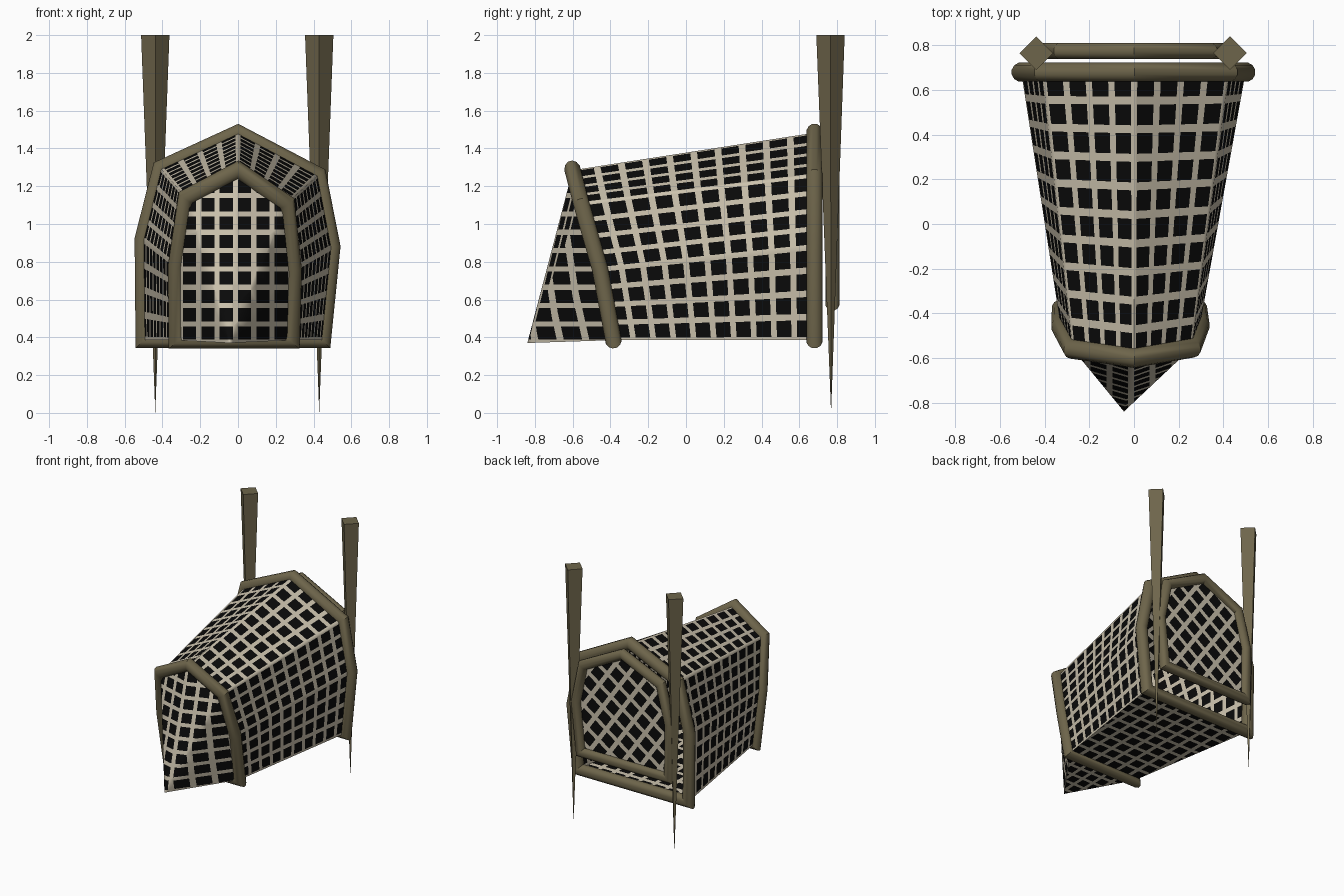
import bpy, bmesh, math
from mathutils import Vector as V

if "Cube" in bpy.data.objects:
    bpy.data.objects.remove(bpy.data.objects["Cube"])


def material(name, rgb):
    m = bpy.data.materials.new(name)
    m.diffuse_color = (*rgb, 1)
    m.use_nodes = True
    m.node_tree.nodes["Principled BSDF"].inputs["Base Color"].default_value = m.diffuse_color
    return m


CORD = material("cream_cord", (0.60, 0.54, 0.42))
HOLE = material("black_gap", (0.003, 0.003, 0.003))
WOOD = material("olive_wood", (0.155, 0.13, 0.07))
FRAC = 0.72  # share of each mesh cell that is dark


def finish(bm, name, mats, angle=None):
    bmesh.ops.recalc_face_normals(bm, faces=bm.faces)
    me = bpy.data.meshes.new(name)
    bm.to_mesh(me)
    bm.free()
    for m in mats:
        me.materials.append(m)
    ob = bpy.data.objects.new(name, me)
    bpy.context.collection.objects.link(ob)
    if angle:
        bpy.ops.object.select_all(action='DESELECT')
        ob.select_set(True)
        bpy.context.view_layer.objects.active = ob
        bpy.ops.object.shade_smooth_by_angle(angle=math.radians(angle))
    return ob


def tube(name, pts, r, sides=12):
    """Closed round rod with mitred corners."""
    n = len(pts)
    d = [(pts[(i + 1) % n] - pts[i]).normalized() for i in range(n)]
    a = d[0].orthogonal().normalized()
    b = d[0].cross(a)
    ring = [a * r * math.cos(2 * math.pi * k / sides) + b * r * math.sin(2 * math.pi * k / sides)
            for k in range(sides)]
    bm = bmesh.new()
    rings = []
    for i in range(n):
        t = (d[i - 1] + d[i]).normalized()
        along = d[i - 1] if i else d[0]
        ring = [o - along * (o.dot(t) / along.dot(t)) for o in ring]
        rings.append([bm.verts.new(pts[i] + o) for o in ring])
    for i in range(n):
        p, q = rings[i], rings[(i + 1) % n]
        for k in range(sides):
            j = (k + 1) % sides
            bm.faces.new((p[k], p[j], q[j], q[k]))
    return finish(bm, name, [WOOD], 35)


def cut_net(name, polys, dirs, pitch, angle=None):
    """Flat panels sliced into cord strips and dark gaps along two directions."""
    bm = bmesh.new()
    for poly in polys:
        bm.faces.new([bm.verts.new(p) for p in poly])
    bmesh.ops.remove_doubles(bm, verts=bm.verts, dist=1e-5)
    for d in dirs:
        vals = [v.co.dot(d) / pitch for v in bm.verts]
        for k in range(math.floor(min(vals)), math.ceil(max(vals)) + 1):
            for f in (0, FRAC):
                bmesh.ops.bisect_plane(bm, geom=bm.verts[:] + bm.edges[:] + bm.faces[:],
                                       plane_co=d * (k + f) * pitch, plane_no=d)
    for f in bm.faces:
        c = f.calc_center_median()
        f.material_index = int(all((c.dot(d) / pitch) % 1 < FRAC for d in dirs))
    return finish(bm, name, [CORD, HOLE], angle)


def loft_net(name, rail_a, rail_b, counts, rows):
    """Net stretched between two frames."""
    gap = (1 - FRAC) / 2
    steps = (0, gap, 1 - gap)
    us = [(s, (k + f) / c) for s, c in enumerate(counts) for k in range(c) for f in steps]
    us.append((len(counts) - 1, 1.0))
    vs = [(k + f) / rows for k in range(rows) for f in steps] + [1.0]
    bm = bmesh.new()
    grid = []
    for s, t in us:
        a = rail_a[s].lerp(rail_a[s + 1], t)
        b = rail_b[s].lerp(rail_b[s + 1], t)
        grid.append([bm.verts.new(a.lerp(b, v)) for v in vs])
    for i in range(len(us) - 1):
        for j in range(len(vs) - 1):
            f = bm.faces.new((grid[i][j], grid[i + 1][j], grid[i + 1][j + 1], grid[i][j + 1]))
            f.material_index = int(i % 3 == 1 and j % 3 == 1)
    return finish(bm, name, [CORD, HOLE], 60)


# Frame outlines, from bottom left over the peak to bottom right
back = [V((x, 0.68, z)) for x, z in
        ((-0.50, 0.385), (-0.505, 0.92), (-0.41, 1.295), (0, 1.483),
         (0.425, 1.26), (0.50, 0.88), (0.45, 0.385))]
front = [V(p) for p in
         ((-0.325, -0.385, 0.385), (-0.328, -0.46, 0.78), (-0.275, -0.56, 1.14),
          (0, -0.60, 1.285), (0.258, -0.555, 1.11), (0.295, -0.455, 0.76),
          (0.285, -0.385, 0.385))]
door = [V((p.x * 0.8, 0.775, 1.435 + (p.z - 1.483) * 0.78)) for p in back]
tip = V((-0.045, -0.84, 0.37))

# Wooden frames
tube("back_frame", back, 0.044)
tube("front_frame", front, 0.044)
tube("door_frame", door, 0.038)

# Netting of the main body and its floor
loft_net("body_net", front, back, (4, 4, 4, 4, 4, 4), 10)
cut_net("floor_net", [[front[0], front[-1], back[-1], back[0]]],
        (V((1, 0, 0)), V((0, 1, 0))), 0.115)

# Pointed front pouch: fan from the frame to the low tip, with its floor
cut_net("pouch_net", [[front[i], front[i + 1], tip] for i in range(6)],
        (V((1, 0, 0)), V((0, 0, 1))), 0.097, 60)
cut_net("pouch_floor_net", [[front[0], front[-1], tip]],
        (V((1, 0, 0)), V((0, 1, 0))), 0.097)

# Door netting, laid diagonally
a = math.radians(35)
cut_net("door_net", [door],
        (V((math.cos(a), 0, math.sin(a))), V((-math.sin(a), 0, math.cos(a)))), 0.12)

# Two tapering square stakes
for side, x in (("left", -0.438), ("right", 0.43)):
    bm = bmesh.new()
    top = [bm.verts.new((x + 0.075 * dx, 0.765 + 0.075 * dy, 2))
           for dx, dy in ((1, 0), (0, 1), (-1, 0), (0, -1))]
    point = bm.verts.new((x, 0.768, 0))
    bm.faces.new(top)
    for i in range(4):
        bm.faces.new((top[i], top[(i + 1) % 4], point))
    finish(bm, side + "_stake", [WOOD])
